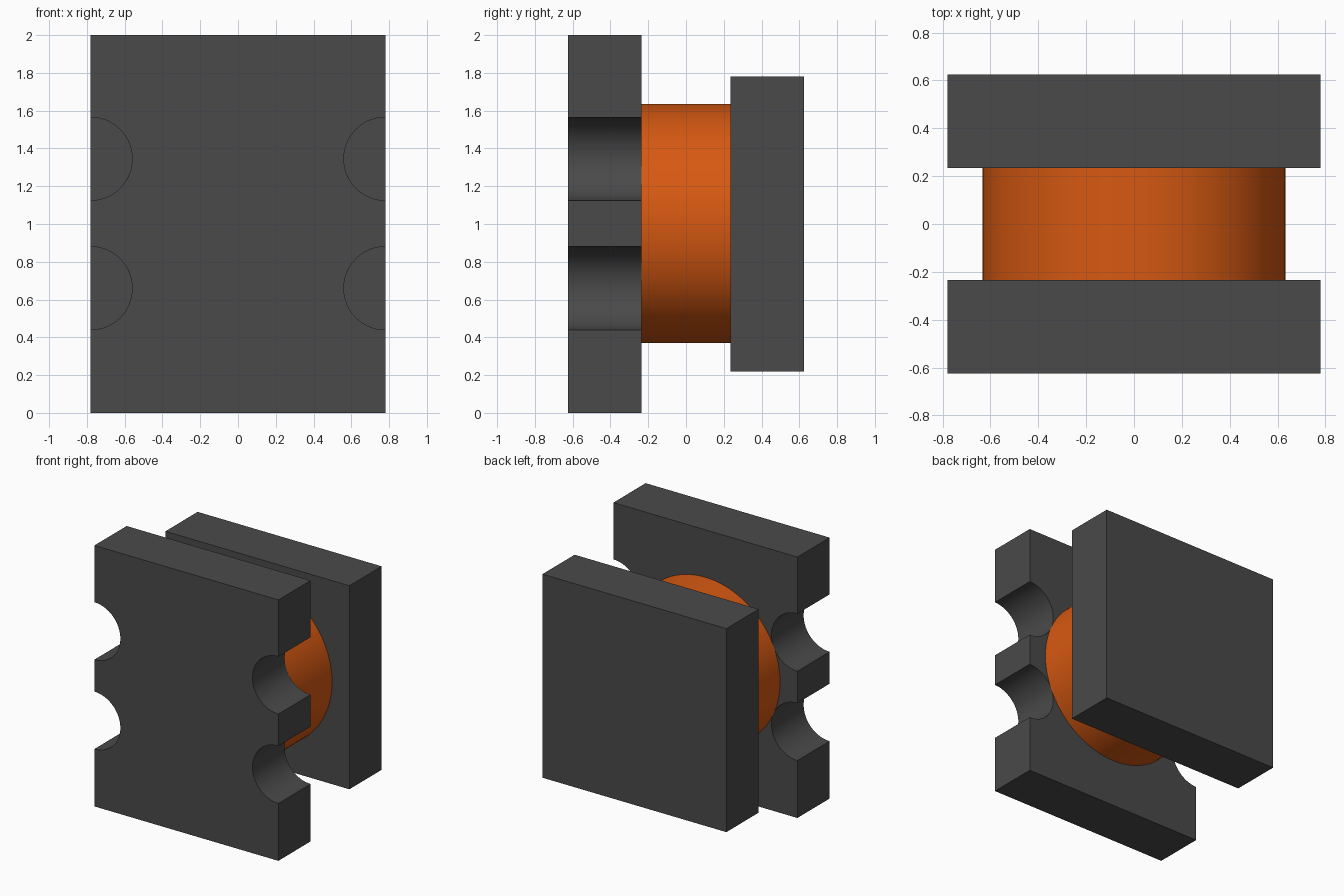
import bpy, bmesh, math

cube = bpy.data.objects.get("Cube")
if cube:
    bpy.data.objects.remove(cube, do_unlink=True)

HALF_W = 0.78            # half width of both plates
INNER, OUTER = 0.235, 0.625  # plate faces along y
NOTCH_R = 0.22


def material(name, rgb):
    m = bpy.data.materials.new(name)
    m.use_nodes = True
    m.diffuse_color = (*rgb, 1)
    bsdf = m.node_tree.nodes["Principled BSDF"]
    bsdf.inputs["Base Color"].default_value = (*rgb, 1)
    bsdf.inputs["Roughness"].default_value = 0.6
    return m


def extrude_profile(name, points, y0, y1, mat):
    """Closed x/z outline extruded from y0 to y1."""
    bm = bmesh.new()
    face = bm.faces.new([bm.verts.new((x, y0, z)) for x, z in points])
    result = bmesh.ops.extrude_face_region(bm, geom=[face])
    verts = [g for g in result["geom"] if isinstance(g, bmesh.types.BMVert)]
    bmesh.ops.translate(bm, verts=verts, vec=(0, y1 - y0, 0))
    bmesh.ops.recalc_face_normals(bm, faces=bm.faces)
    mesh = bpy.data.meshes.new(name)
    bm.to_mesh(mesh)
    bm.free()
    mesh.materials.append(mat)
    obj = bpy.data.objects.new(name, mesh)
    bpy.context.collection.objects.link(obj)
    bpy.ops.object.select_all(action="DESELECT")
    obj.select_set(True)
    bpy.context.view_layer.objects.active = obj
    bpy.ops.object.shade_smooth_by_angle(angle=math.radians(30))
    return obj


dark_grey = material("dark_grey", (0.068, 0.068, 0.068))
orange = material("orange", (0.68, 0.10, 0.006))

# Front plate: tall slab with two half-round notches on each side
right_edge = [(HALF_W, 0.0)]
for zc in (0.66, 1.345):
    for i in range(33):
        a = math.pi * i / 32
        right_edge.append((HALF_W - NOTCH_R * math.sin(a), zc - NOTCH_R * math.cos(a)))
right_edge.append((HALF_W, 2.0))
left_edge = [(-x, z) for x, z in reversed(right_edge)]
extrude_profile("front_plate", right_edge + left_edge, -OUTER, -INNER, dark_grey)

# Rear plate: plain square slab
rear = [(-HALF_W, 0.22), (HALF_W, 0.22), (HALF_W, 1.78), (-HALF_W, 1.78)]
extrude_profile("rear_plate", rear, INNER, OUTER, dark_grey)

# Round core joining the plates
core = [(0.633 * math.cos(2 * math.pi * i / 96), 1.003 + 0.633 * math.sin(2 * math.pi * i / 96))
        for i in range(96)]
extrude_profile("core_cylinder", core, -INNER, INNER, orange)
